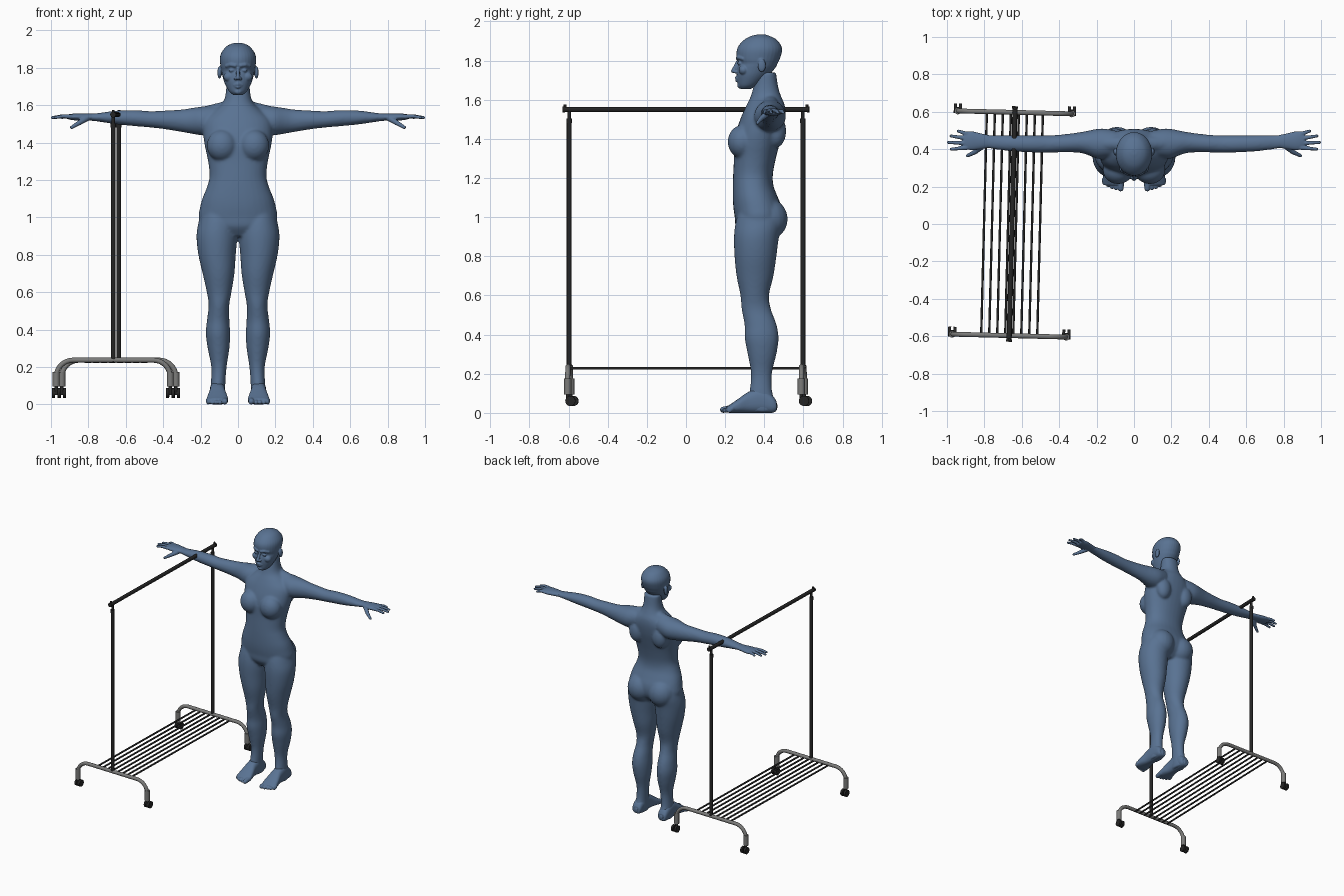
import bpy, bmesh, math
from mathutils import Vector, Matrix

cube = bpy.data.objects.get("Cube")
if cube:
    bpy.data.objects.remove(cube)


def material(name, r, g, b):
    m = bpy.data.materials.new(name)
    m.use_nodes = True
    m.diffuse_color = (r, g, b, 1)
    m.node_tree.nodes["Principled BSDF"].inputs["Base Color"].default_value = (r, g, b, 1)
    return m


SLATE = material("slate_blue", .1, .17, .29)
BLACK = material("black_metal", .018, .018, .018)
GREY = material("grey_metal", .2, .2, .195)


def new_object(name, bm, mat):
    mesh = bpy.data.meshes.new(name)
    bm.to_mesh(mesh)
    bm.free()
    obj = bpy.data.objects.new(name, mesh)
    bpy.context.collection.objects.link(obj)
    mesh.materials.append(mat)
    return obj


def spline(a, b, c, d, t):
    return b + .5 * t * (c - a + t * (2 * a - 5 * b + 4 * c - d + t * (3 * (b - c) + d - a)))


def loft(bm, axis, stations, power=2.0, sides=32, steps=4):
    """Skin rings along an axis; a station is position, then low and high of the other two axes."""
    n, rows = len(stations), []
    for i in range(n - 1):
        q = [stations[max(0, min(n - 1, i + k))] for k in (-1, 0, 1, 2)]
        rows += [[spline(*ch, k / steps) for ch in zip(*q)] for k in range(steps)]
    rows.append(stations[-1])
    rings = []
    for t, a0, a1, b0, b1 in rows:
        ring = []
        for k in range(sides):
            c, s = math.cos(math.tau * k / sides), math.sin(math.tau * k / sides)
            u = math.copysign(abs(c) ** (2 / power), c)
            v = math.copysign(abs(s) ** (2 / power), s)
            p = [(a0 + a1) / 2 + u * (a1 - a0) / 2, (b0 + b1) / 2 + v * (b1 - b0) / 2]
            p.insert("xyz".index(axis), t)
            ring.append(bm.verts.new(p))
        rings.append(ring)
    for r0, r1 in zip(rings, rings[1:]):
        for k in range(sides):
            j = (k + 1) % sides
            bm.faces.new((r0[k], r0[j], r1[j], r1[k]))
    bm.faces.new(rings[0])
    bm.faces.new(rings[-1])


def ball(bm, centre, radii):
    m = Matrix.Translation(centre) @ Matrix.Diagonal((*radii, 1))
    bmesh.ops.create_uvsphere(bm, u_segments=20, v_segments=14, radius=1, matrix=m)


def rod(bm, p, q, r0, r1=None, sides=16):
    p, q = Vector(p), Vector(q)
    d = q - p
    m = Matrix.Translation((p + q) / 2) @ d.to_track_quat("Z", "Y").to_matrix().to_4x4()
    bmesh.ops.create_cone(bm, cap_ends=True, segments=sides, radius1=r0,
                          radius2=r0 if r1 is None else r1, depth=d.length, matrix=m)


def digit(bm, points, r0, r1):
    """Rounded tapering chain for fingers, toes and soft ridges."""
    n = len(points) - 1
    for i, p in enumerate(points):
        r = r0 + (r1 - r0) * i / n
        ball(bm, p, (r, r, r))
        if i < n:
            rod(bm, p, points[i + 1], r, r0 + (r1 - r0) * (i + 1) / n)


def mirror(bm):
    dup = bmesh.ops.duplicate(bm, geom=bm.verts[:] + bm.edges[:] + bm.faces[:])
    for v in dup["geom"]:
        if isinstance(v, bmesh.types.BMVert):
            v.co.x *= -1


def blend(name, bm, voxel, rounds):
    """Fuse overlapping forms into one smooth skin."""
    bmesh.ops.recalc_face_normals(bm, faces=bm.faces[:])
    obj = new_object(name, bm, SLATE)
    rm = obj.modifiers.new("fuse", "REMESH")
    rm.mode, rm.voxel_size = "VOXEL", voxel
    sm = obj.modifiers.new("soften", "SMOOTH")
    sm.factor, sm.iterations = .5, rounds
    dg = bpy.context.evaluated_depsgraph_get()
    mesh = bpy.data.meshes.new_from_object(obj.evaluated_get(dg))
    obj.modifiers.clear()
    obj.data = mesh
    mesh.materials.clear()
    mesh.materials.append(SLATE)
    for f in mesh.polygons:
        f.use_smooth, f.material_index = True, 0


# Body: legs, arms, bust and seat are paired, the trunk is central
bm = bmesh.new()
legs = [(1.06, .11, .08, .28, .46), (.98, .11, .1, .255, .49), (.9, .113, .109, .245, .475),
        (.8, .112, .1, .248, .462), (.7, .104, .085, .258, .447), (.6, .101, .066, .278, .424),
        (.53, .102, .055, .284, .434), (.45, .106, .06, .299, .463), (.38, .107, .065, .3, .473),
        (.3, .104, .058, .315, .462), (.2, .102, .041, .332, .439), (.1, .107, .039, .323, .442),
        (.04, .108, .041, .31, .47), (.004, .108, .036, .32, .46)]
loft(bm, "z", [(z, c - w, c + w, f, b) for z, c, w, f, b in legs])
loft(bm, "x", [(.1, .36, .5, 1.46, 1.6), (.16, .35, .51, 1.44, 1.597), (.2, .35, .508, 1.44, 1.592),
               (.25, .37, .498, 1.448, 1.585), (.3, .382, .489, 1.457, 1.577), (.4, .383, .477, 1.473, 1.571),
               (.47, .382, .474, 1.481, 1.568), (.55, .383, .474, 1.488, 1.574), (.65, .388, .474, 1.498, 1.571),
               (.75, .4, .474, 1.513, 1.558), (.8, .408, .476, 1.518, 1.555), (.83, .41, .476, 1.522, 1.552)])
ball(bm, (.085, .287, 1.385), (.082, .074, .085))
ball(bm, (.09, .42, .99), (.1, .1, .105))
ball(bm, (.1, .46, 1.44), (.06, .052, .085))
digit(bm, [(.05, .43, 1.585), (.19, .43, 1.55)], .041, .041)
mirror(bm)
trunk = [(.9, .1, .29, .43), (.95, .19, .255, .48), (1, .211, .249, .495), (1.05, .204, .242, .49),
         (1.1, .191, .239, .47), (1.16, .167, .239, .447), (1.22, .152, .241, .444), (1.3, .16, .245, .459),
         (1.38, .177, .247, .48), (1.45, .186, .26, .498), (1.52, .18, .285, .508), (1.57, .13, .308, .505),
         (1.61, .084, .328, .489), (1.66, .066, .343, .472), (1.74, .062, .36, .46)]
loft(bm, "z", [(z, -w, w, f, b) for z, w, f, b in trunk], 2.2)
blend("body", bm, .008, 8)

# Head with ears and face
bm = bmesh.new()
ball(bm, (.099, .387, 1.775), (.011, .021, .034))
digit(bm, [(.015, .263, 1.812), (.038, .27, 1.816), (.06, .291, 1.81)], .01, .01)
ball(bm, (.034, .276, 1.786), (.016, .013, .01))
ball(bm, (.048, .295, 1.752), (.03, .026, .026))
ball(bm, (.013, .252, 1.742), (.009, .011, .008))
digit(bm, [(0, .257, 1.712), (.022, .267, 1.708)], .008, .004)
digit(bm, [(0, .259, 1.697), (.02, .268, 1.702)], .008, .004)
mirror(bm)
skull = [(1.655, .025, .278, .33), (1.672, .046, .267, .365), (1.7, .063, .262, .4), (1.73, .076, .259, .43),
         (1.765, .085, .262, .458), (1.785, .089, .268, .468), (1.81, .094, .26, .48), (1.85, .097, .259, .491),
         (1.88, .089, .272, .484), (1.91, .067, .302, .459), (1.926, .042, .335, .426), (1.934, .015, .37, .4)]
loft(bm, "z", [(z, -w, w, f, b) for z, w, f, b in skull])
digit(bm, [(0, .264, 1.795), (0, .254, 1.77), (0, .242, 1.747)], .008, .012)
ball(bm, (0, .278, 1.672), (.022, .017, .015))
blend("head", bm, .004, 3)

# Hands: palm, four fingers, thumb
bm = bmesh.new()
loft(bm, "x", [(.77, .408, .474, 1.518, 1.555), (.82, .401, .485, 1.518, 1.556),
               (.87, .395, .496, 1.519, 1.556), (.91, .402, .492, 1.525, 1.551)])
for y, tip_x, tip_y in ((.408, .978, .4), (.432, .993, .436), (.457, .979, .471), (.482, .94, .497)):
    mid = ((.895 + tip_x) / 2, (y + tip_y) / 2, 1.541)
    digit(bm, [(.895, y, 1.539), mid, (tip_x, tip_y, 1.534)], .012, .008)
digit(bm, [(.81, .418, 1.53), (.85, .385, 1.505), (.89, .365, 1.481)], .017, .009)
mirror(bm)
blend("hands", bm, .004, 2)

# Feet: instep plus five toes
bm = bmesh.new()
foot = [(.462, .03, .01, .06), (.44, .038, 0, .09), (.38, .041, 0, .125), (.32, .043, 0, .108),
        (.27, .053, 0, .074), (.23, .058, 0, .046), (.208, .054, .002, .032)]
loft(bm, "y", [(y, .11 - w, .11 + w, lo, hi) for y, w, lo, hi in foot], 2.5)
for i in range(5):
    r = .011 if i else .016
    x = .071 + .021 * i + (.004 if i else 0)
    digit(bm, [(x, .235, .022), (x, .19 + .002 * i * i, r)], r + .003, r)
mirror(bm)
blend("feet", bm, .004, 2)

# Rolling rack, built square and then turned slightly in place
PLACE = Matrix.Translation((-.652, 0, 0)) @ Matrix.Rotation(-.0254, 4, "Z")


def rack_part(name, bm, mat):
    obj = new_object(name, bm, mat)
    obj.matrix_world = PLACE
    for f in obj.data.polygons:
        f.use_smooth = len(f.vertices) == 4


bm = bmesh.new()
rod(bm, (0, -.628, 1.55), (0, .628, 1.55), .0135)
rack_part("hanging_rail", bm, BLACK)

bm = bmesh.new()
for y in (-.597, .597):
    rod(bm, (0, y, .23), (0, y, 1.5), .0125)
    rod(bm, (0, y, 1.5), (0, y, 1.555), .009)
    rod(bm, (0, y, 1.48), (0, y, 1.503), .0145)
    rod(bm, (0, y * 1.035, 1.55), (0, y * 1.035, 1.575), .007)
    rod(bm, (0, y * 1.035, 1.55), (0, y * 1.055, 1.55), .0155)
rack_part("uprights", bm, BLACK)

bm = bmesh.new()
for i in range(8):
    x = .0428 * (i - 3.5)
    rod(bm, (x, -.597, .228), (x, .597, .228), .0065, sides=10)
rack_part("shelf_bars", bm, BLACK)

# Bent base tubes and twin wheel casters
for label, y in (("front", -.597), ("back", .597)):
    bend = [(.215 + .09 * math.sin(a), .147 + .09 * math.cos(a)) for a in
            (math.pi / 2 * k / 8 for k in range(9))]
    half = bend + [(.305, .1)]
    path = [(-x, z) for x, z in reversed(half)] + half
    curve = bpy.data.curves.new(label + "_base_tube", "CURVE")
    curve.dimensions = "3D"
    curve.bevel_depth, curve.bevel_resolution, curve.use_fill_caps = .0135, 3, True
    line = curve.splines.new("POLY")
    line.points.add(len(path) - 1)
    for point, (x, z) in zip(line.points, path):
        point.co = (x, y, z, 1)
    temp = bpy.data.objects.new("tube_helper", curve)
    bpy.context.collection.objects.link(temp)
    mesh = bpy.data.meshes.new_from_object(temp.evaluated_get(bpy.context.evaluated_depsgraph_get()))
    bpy.data.objects.remove(temp)
    bm = bmesh.new()
    bm.from_mesh(mesh)
    for s in (-1, 1):
        rod(bm, (s * .305, y, .095), (s * .305, y, .175), .0185)
    rack_part(label + "_base_tube", bm, GREY)

    bm = bmesh.new()
    for s in (-1, 1):
        x = s * .305
        rod(bm, (x, y, .05), (x, y, .1), .009)
        rod(bm, (x - .02, y + .014, .061), (x + .02, y + .014, .061), .008)
        for w in (-1, 1):
            rod(bm, (x + w * .006, y + .014, .061), (x + w * .022, y + .014, .061), .026, sides=20)
    rack_part(label + "_casters", bm, BLACK)
